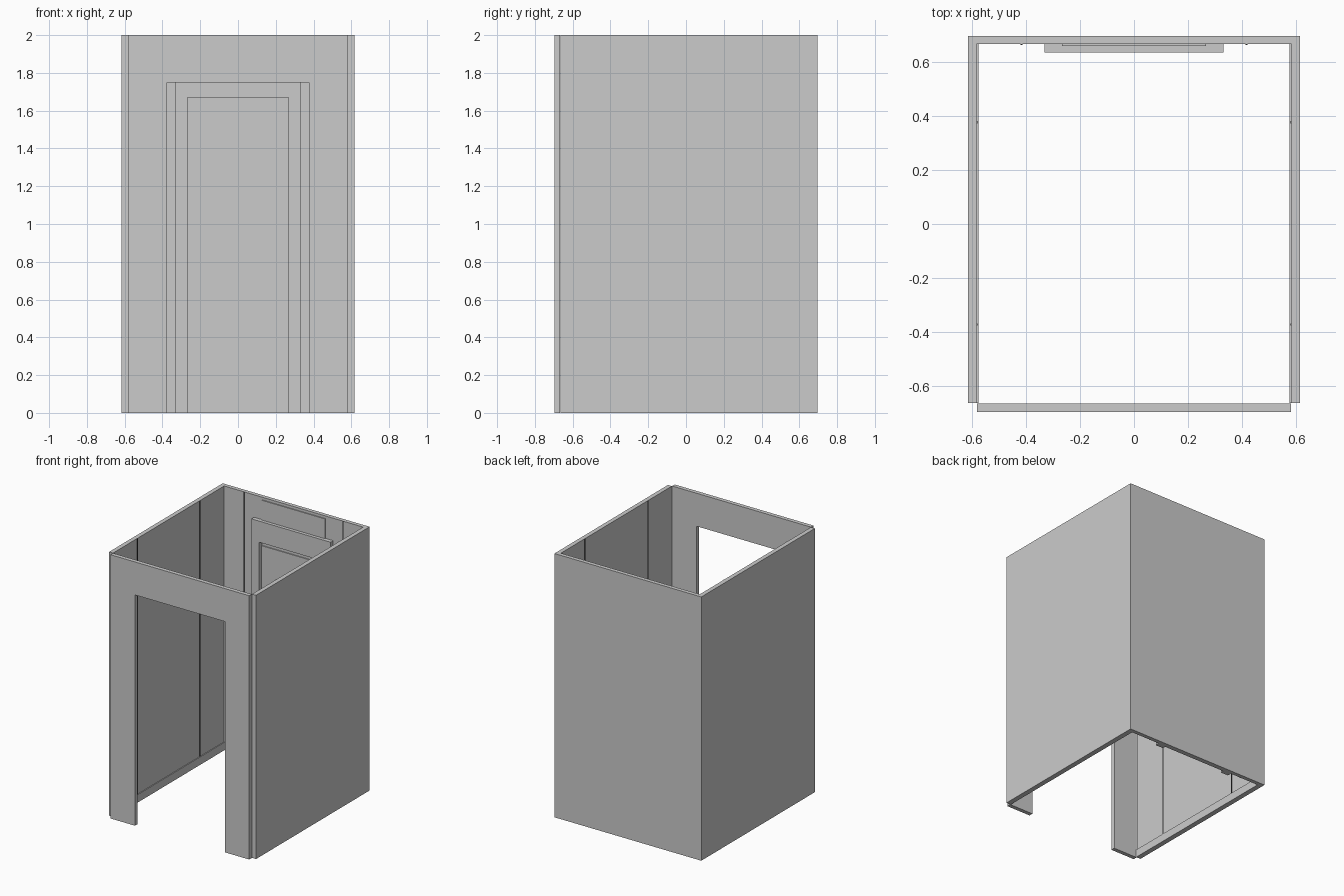
import bpy, bmesh

if "Cube" in bpy.data.objects:
    bpy.data.objects.remove(bpy.data.objects["Cube"])


def material(name, rgb):
    m = bpy.data.materials.new(name)
    m.diffuse_color = (*rgb, 1)
    m.use_nodes = True
    m.node_tree.nodes["Principled BSDF"].inputs["Base Color"].default_value = m.diffuse_color
    return m


dark = material("dark_seam", (0.03, 0.03, 0.03))
light = material("light_panel", (0.88, 0.88, 0.9))


def finish(name, bm, mat=None):
    bmesh.ops.recalc_face_normals(bm, faces=bm.faces)
    mesh = bpy.data.meshes.new(name)
    bm.to_mesh(mesh)
    bm.free()
    ob = bpy.data.objects.new(name, mesh)
    bpy.context.collection.objects.link(ob)
    if mat:
        mesh.materials.append(mat)
    return ob


def box(name, x, y, z, mat=None):
    bm = bmesh.new()
    bmesh.ops.create_cube(bm, size=1)
    for v in bm.verts:
        v.co = [a + (b - a) * (c + 0.5) for (a, b), c in zip((x, y, z), v.co)]
    return finish(name, bm, mat)


def arch(name, outer, top, inner, inner_top, y0, y1):
    """Upside-down U slab around a doorway, extruded from y0 to y1."""
    pts = [(-outer, 0), (-outer, top), (outer, top), (outer, 0),
           (inner, 0), (inner, inner_top), (-inner, inner_top), (-inner, 0)]
    bm = bmesh.new()
    face = bm.faces.new([bm.verts.new((x, y0, z)) for x, z in pts])
    ext = bmesh.ops.extrude_face_region(bm, geom=[face], use_keep_orig=True)
    for g in ext["geom"]:
        if isinstance(g, bmesh.types.BMVert):
            g.co.y = y1
    return finish(name, bm)


# Outer walls
arch("front_wall", 0.582, 2, 0.377, 1.75, -0.697, -0.666)
box("back_wall", (-0.583, 0.583), (0.667, 0.697), (0, 2))
for side, s in (("left", -1), ("right", 1)):
    def span(a, b):
        return tuple(sorted((s * a, s * b)))
    box(side + "_wall", span(0.583, 0.616), (-0.664, 0.697), (0, 2))
    # Skirting and vertical panel seams
    box(side + "_skirting", span(0.577, 0.583), (-0.664, 0.667), (0, 0.06))
    for y in (-0.373, 0.377):
        box(side + "_wall_seam", span(0.580, 0.583), (y - 0.004, y + 0.004), (0.06, 2), dark)
    box(side + "_back_seam", span(0.414, 0.420), (0.663, 0.667), (0, 2), dark)

# Frame on the back wall with light panels behind it
arch("inner_frame", 0.332, 1.83, 0.267, 1.67, 0.635, 0.667)
box("lower_panel", (-0.267, 0.267), (0.660, 0.667), (0, 1.635), light)
box("upper_panel", (-0.267, 0.267), (0.660, 0.667), (1.67, 1.98), light)
